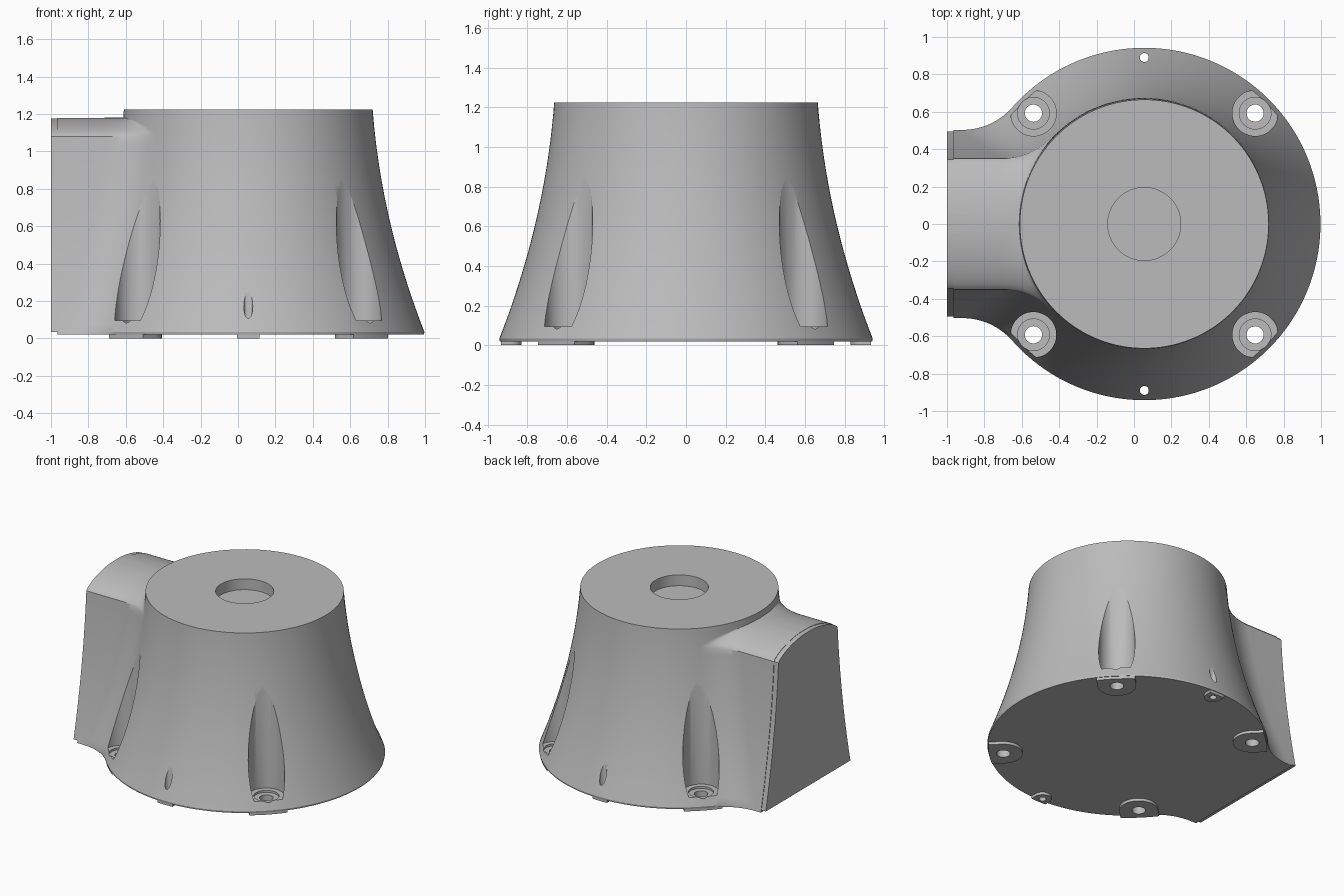
import bpy, bmesh, math
from math import sin, cos, pi, atan2, sqrt, asin, hypot

cube = bpy.data.objects.get("Cube")
if cube:
    bpy.data.objects.remove(cube, do_unlink=True)

CX = 0.055            # axis of the round housing
Z0, Z_BOX, Z_TOP = 0.02, 1.18, 1.225
X_BOX, X_END = -0.965, -1.0
BOLT_R, PIN_R = 0.838, 0.89

grey = bpy.data.materials.new("plain grey")
grey.use_nodes = True
grey.diffuse_color = (0.5, 0.5, 0.5, 1)
grey.node_tree.nodes["Principled BSDF"].inputs["Base Color"].default_value = (0.5, 0.5, 0.5, 1)


def make(name, bm):
    bmesh.ops.recalc_face_normals(bm, faces=bm.faces)
    mesh = bpy.data.meshes.new(name)
    bm.to_mesh(mesh)
    bm.free()
    mesh.materials.append(grey)
    ob = bpy.data.objects.new(name, mesh)
    bpy.context.collection.objects.link(ob)
    return ob


def loft(name, rings):
    """Skin a stack of equal-length closed rings and cap both ends."""
    bm = bmesh.new()
    loops = [[bm.verts.new(p) for p in ring] for ring in rings]
    n = len(loops[0])
    for a, b in zip(loops, loops[1:]):
        for i in range(n):
            j = (i + 1) % n
            bm.faces.new((a[i], a[j], b[j], b[i]))
    bm.faces.new(loops[0][::-1])
    bm.faces.new(loops[-1])
    return make(name, bm)


def select_only(ob):
    bpy.ops.object.select_all(action='DESELECT')
    ob.select_set(True)
    bpy.context.view_layer.objects.active = ob


def drill(ob, x, y, r, z_low, z_high, sides=40):
    """Cut an upright cylinder out of an object."""
    ring = [(x + r * cos(2 * pi * i / sides), y + r * sin(2 * pi * i / sides)) for i in range(sides)]
    cutter = loft("cutter", [[(px, py, z) for px, py in ring] for z in (z_low, z_high)])
    cutter.hide_render = True
    mod = ob.modifiers.new("cut", 'BOOLEAN')
    mod.operation, mod.solver, mod.object = 'DIFFERENCE', 'EXACT', cutter
    select_only(ob)
    bpy.ops.object.modifier_apply(modifier=mod.name)
    bpy.data.objects.remove(cutter, do_unlink=True)


def smooth(ob):
    select_only(ob)
    bpy.ops.object.shade_smooth_by_angle(angle=math.radians(30))


def radius(z):
    u = Z_TOP - z
    return 0.665 + 0.075 * u + 0.132 * u * u


def half_width(z):
    w = 0.345 + 0.155 * (radius(z) - 0.67) / 0.272
    if z > 1.08:
        t = (z - 1.08) / (Z_BOX - 1.08)
        w *= sqrt(max(0, 1 - t ** 1.4))
    return w


ARC, FIL = 60, 14


def half_outline(z):
    """Front-to-left half of the section: round wall, then fillet into the side box."""
    R = radius(z)
    if z < 0.03:
        R -= 0.008
    if z >= Z_BOX:
        a = atan2(0.04, -R)
        angles = [a * i / ARC for i in range(ARC + 1)]
        angles += [a + (pi - 0.002 - a) * i / (FIL + 1) for i in range(1, FIL + 2)]
        return [(R * cos(t), R * sin(t)) for t in angles]
    w = half_width(z)
    f = 0.37 * min(1, w / 0.345)
    yc = w + f
    xc = -sqrt((R + f) ** 2 - yc ** 2)
    a = atan2(yc, xc)
    pts = [(R * cos(a * i / ARC), R * sin(a * i / ARC)) for i in range(ARC + 1)]
    start, end = a - pi, -pi / 2
    for i in range(1, FIL + 1):
        t = start + (end - start) * i / FIL
        pts.append((xc + f * cos(t), yc + f * sin(t)))
    pts.append((X_BOX - CX, w))
    return pts


def section(z):
    half = half_outline(z)
    full = half + [(x, -y) for x, y in half[:0:-1]]
    return [(x + CX, y, z) for x, y in full]


# Flared round housing with the side box blended in
lower = [0.033 + (1.08 - 0.033) * i / 24 for i in range(25)]
arch = [1.08 + 0.0985 * (1 - (1 - i / 14) ** 2) for i in range(1, 15)]
body = loft("housing", [section(z) for z in [Z0] + lower + arch + [Z_BOX, 1.2, Z_TOP]])

# Bolt pockets, counterbores and through holes
bolts = [pi / 4 + i * pi / 2 for i in range(4)]
pins = [pi / 2, -pi / 2]
for ang in bolts:
    x, y = CX + BOLT_R * cos(ang), BOLT_R * sin(ang)
    drill(body, x, y, 0.122, 0.095, 1.05, 48)
    drill(body, x, y, 0.085, 0.08, 0.2)
    drill(body, x, y, 0.046, -0.1, 0.2)
for ang in pins:
    drill(body, CX, PIN_R * sin(ang), 0.024, -0.1, 0.5, 24)

# Blind recess in the top
drill(body, CX, 0, 0.195, Z_TOP - 0.08, Z_TOP + 0.1, 64)
smooth(body)

# Thin end plate on the side box
side = [(half_width(z) - 0.004, z - 0.002) for z in [0.037] + lower[1:] + arch]
outline = side + [(-y, z) for y, z in side[::-1]]
plate = loft("box_end_plate", [[(x, y, z) for y, z in outline] for x in (X_END, X_BOX + 0.003)])
smooth(plate)


def foot(name, ang, r_centre, half, hole):
    """Pad with a round inner end that runs out to the rim."""
    rim = radius(0.03) - 0.009
    spread = asin(half / rim)
    pts = [(r_centre + half * cos(t), half * sin(t))
           for t in [pi / 2 + pi * i / 16 for i in range(17)]]
    pts += [(rim * cos(t), rim * sin(t)) for t in [spread * (i / 4 - 1) for i in range(9)]]
    turned = [(CX + x * cos(ang) - y * sin(ang), x * sin(ang) + y * cos(ang)) for x, y in pts]
    pad = loft(name, [[(x, y, z) for x, y in turned] for z in (0, Z0 + 0.002)])
    drill(pad, CX + r_centre * cos(ang), r_centre * sin(ang), hole, -0.1, 0.1, 32)
    smooth(pad)


# Feet under the bolts and pins
for i, ang in enumerate(bolts):
    foot(f"bolt_foot_{i + 1}", ang, BOLT_R, 0.13, 0.046)
for i, ang in enumerate(pins):
    foot(f"pin_foot_{i + 1}", ang, PIN_R, 0.06, 0.024)
